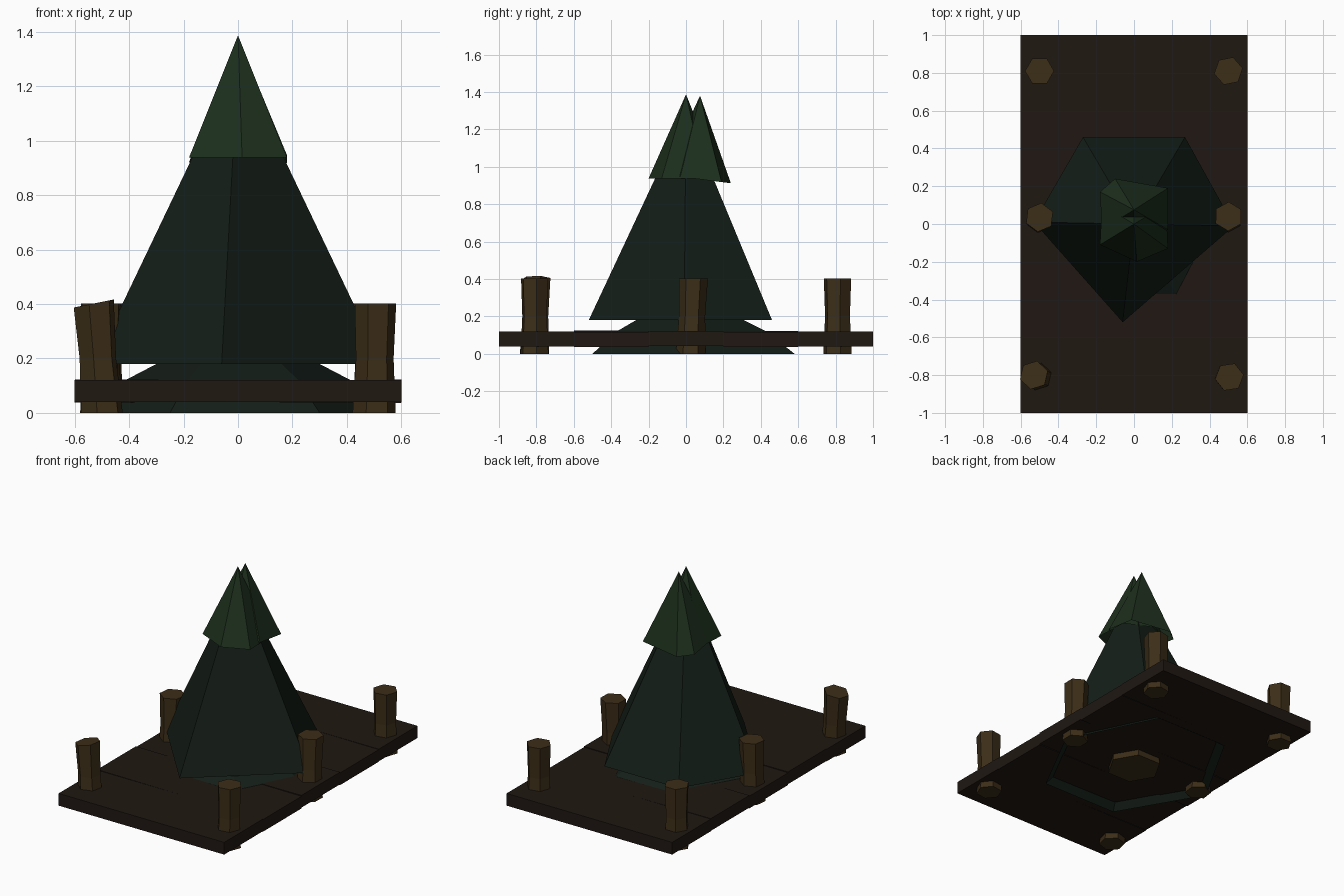
import bpy, bmesh, math
from mathutils import Vector, Matrix

if "Cube" in bpy.data.objects:
    bpy.data.objects.remove(bpy.data.objects["Cube"])


def material(name, rgb):
    m = bpy.data.materials.new(name)
    m.diffuse_color = (*rgb, 1)
    m.use_nodes = True
    m.node_tree.nodes["Principled BSDF"].inputs["Base Color"].default_value = m.diffuse_color
    return m


PLANK = material("dark_plank", (0.014, 0.009, 0.006))
WOOD = material("post_wood", (0.045, 0.027, 0.009))
GREEN = material("dark_needles", (0.007, 0.013, 0.009))
TIP = material("tip_needles", (0.012, 0.028, 0.012))


def finish(name, bm, mat):
    bmesh.ops.recalc_face_normals(bm, faces=bm.faces)
    me = bpy.data.meshes.new(name)
    bm.to_mesh(me)
    bm.free()
    me.materials.append(mat)
    ob = bpy.data.objects.new(name, me)
    bpy.context.collection.objects.link(ob)
    return ob


def loft(name, rings, mat, caps=False):
    """Skin a list of rings; a one-point ring makes a tip."""
    bm = bmesh.new()
    vs = [[bm.verts.new(p) for p in r] for r in rings]
    for a, b in zip(vs, vs[1:]):
        n = len(a)
        for i in range(n):
            j = (i + 1) % n
            bm.faces.new([a[i], a[j], b[0]] if len(b) == 1 else [a[i], a[j], b[j], b[i]])
    if caps:
        bm.faces.new(vs[0])
        bm.faces.new(vs[-1])
    return finish(name, bm, mat)


def hexagon(x, y, z, r, turn=0.0):
    return [(x + r * math.cos(math.tau * i / 6 + turn),
             y + r * math.sin(math.tau * i / 6 + turn), z) for i in range(6)]


# platform boards, each very slightly tilted
for i, tilt in enumerate((0.0, 0.006, -0.004, 0.005, 0.0)):
    bm = bmesh.new()
    bmesh.ops.create_cube(bm, size=1)
    bmesh.ops.scale(bm, vec=(1.2, 0.4, 0.08), verts=bm.verts)
    bm.transform(Matrix.Translation((0, -0.8 + 0.4 * i, 0.08)) @ Matrix.Rotation(tilt, 4, "Y"))
    finish(f"board_{i + 1}", bm, PLANK)

# posts: base x, y, lean x, lean y, top slope, turn
posts = [(-0.50, -0.81, -0.03, 0.01, 0.2, 0.3), (0.50, -0.81, 0.005, 0.0, 0.0, 0.15),
         (-0.50, 0.025, 0.0, 0.01, 0.0, 0.4), (0.50, 0.025, 0.0, 0.015, 0.0, 0.5),
         (-0.50, 0.81, 0.0, 0.0, 0.0, 0.0), (0.50, 0.81, 0.0, 0.0, 0.0, 0.2)]
for i, (x, y, lx, ly, slope, turn) in enumerate(posts):
    top = [(px, py, pz + slope * (px - x - lx)) for px, py, pz in
           hexagon(x + lx, y + ly, 0.402, 0.077, turn)]
    loft(f"post_{i + 1}", [hexagon(x, y, 0, 0.08, turn),
                           hexagon(x + lx / 2, y + ly / 2, 0.2, 0.07, turn), top], WOOD, True)

# trunk hidden inside the tree
loft("trunk", [hexagon(0, 0, 0, 0.17), hexagon(0, 0, 0.4, 0.14)], WOOD, True)

# lowest skirt, open underneath
skirt = [(0.56, 0), (0.28, 0.58), (-0.25, 0.58), (-0.56, 0.03), (-0.25, -0.5), (0.3, -0.5)]
loft("lower_branches", [[(x * s, y * s, z) for x, y in skirt]
                        for s, z in ((1, 0), (0.74, 0.12), (0.5, 0.19), (0.3, 0.3))], GREEN)

# main five-sided tier
loft("middle_branches", [[(0.53, -0.01, 0.18), (0.27, 0.46, 0.18), (-0.27, 0.46, 0.18),
                          (-0.53, 0.01, 0.18), (-0.06, -0.52, 0.18)], [(0, 0, 1.29)]], GREEN)

# twin tips
front = [(0.015, -0.2), (0.18, -0.13), (0.17, 0.1), (0, 0.18), (-0.17, 0.1), (-0.18, -0.11)]
loft("front_tip", [[(x, y, 0.938) for x, y in front], [(0, 0, 1.387)]], TIP)
back = [(0, -0.12), (0.18, -0.03), (0.18, 0.19), (-0.1, 0.24), (-0.18, 0.17), (-0.17, -0.03)]
loft("back_tip", [[(x, y, 0.943 - 0.13 * y) for x, y in back], [(0, 0.075, 1.38)]], TIP)
